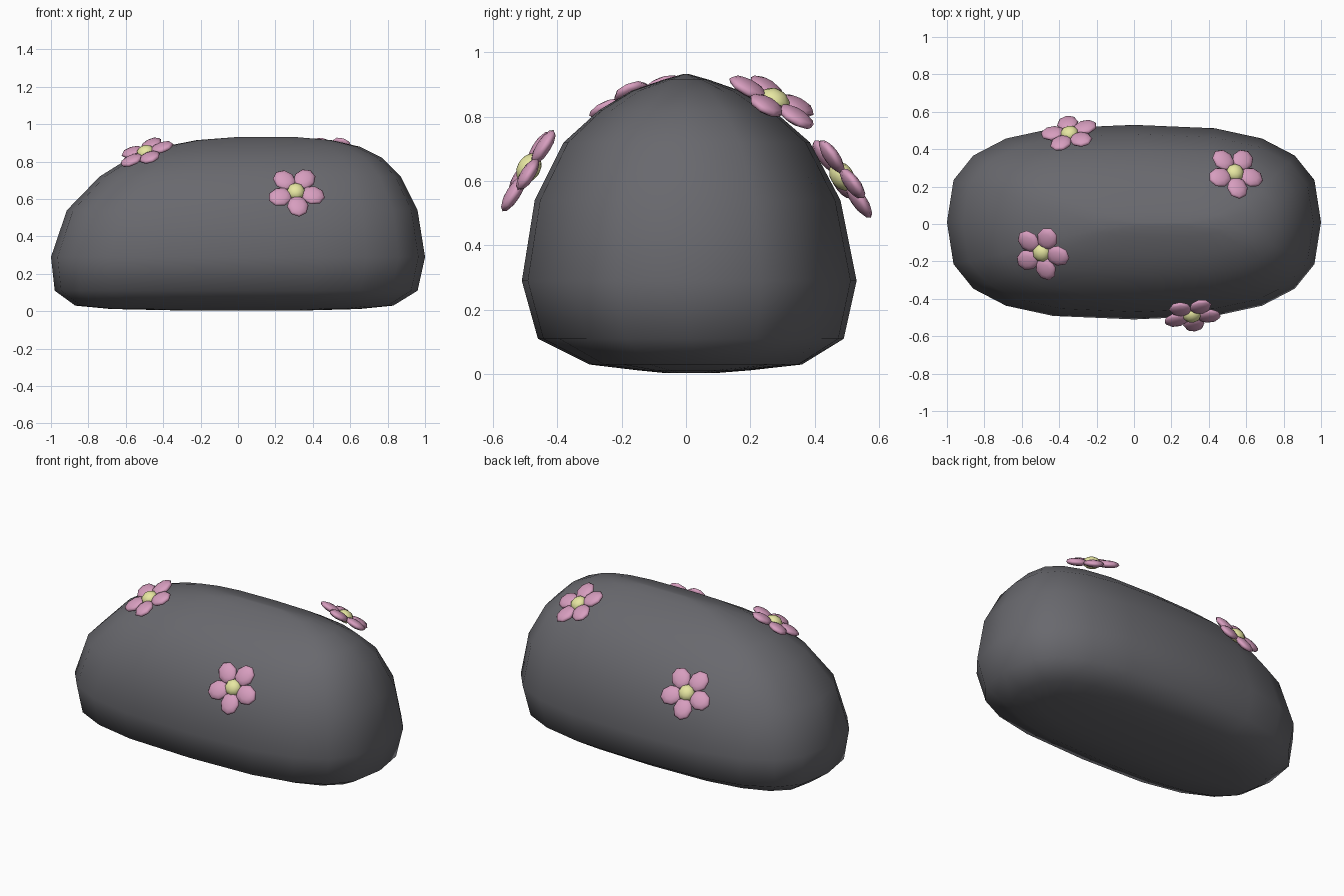
import bpy, bmesh, math
from mathutils import Vector, Matrix

if "Cube" in bpy.data.objects:
    bpy.data.objects.remove(bpy.data.objects["Cube"])


def material(name, rgb):
    m = bpy.data.materials.new(name)
    m.diffuse_color = (*rgb, 1)
    m.use_nodes = True
    m.node_tree.nodes["Principled BSDF"].inputs["Base Color"].default_value = m.diffuse_color
    return m


STONE = material("stone_grey", (0.14, 0.14, 0.155))
PINK = material("petal_pink", (0.68, 0.34, 0.52))
YELLOW = material("pollen_yellow", (0.8, 0.8, 0.36))


def finish(bm, name, mat):
    bmesh.ops.recalc_face_normals(bm, faces=bm.faces)
    me = bpy.data.meshes.new(name)
    bm.to_mesh(me)
    bm.free()
    me.materials.append(mat)
    me.shade_smooth()
    ob = bpy.data.objects.new(name, me)
    bpy.context.collection.objects.link(ob)
    return ob


# Boulder: stacked rounded outlines (z, x min, x max, y min, y max)
LEVELS = [
    (0.004, -0.30, 0.35, -0.07, 0.10),
    (0.012, -0.68, 0.65, -0.15, 0.20),
    (0.03, -0.87, 0.83, -0.30, 0.36),
    (0.11, -0.98, 0.96, -0.46, 0.49),
    (0.29, -1.00, 1.00, -0.51, 0.53),
    (0.54, -0.915, 0.96, -0.47, 0.48),
    (0.72, -0.74, 0.87, -0.38, 0.385),
    (0.82, -0.58, 0.77, -0.27, 0.27),
    (0.88, -0.40, 0.65, -0.17, 0.17),
    (0.915, -0.22, 0.50, -0.07, 0.07),
    (0.932, 0.00, 0.30, -0.01, 0.01),
]
SIDES = 20


def outline(t, power=2 / 2.8):
    c, s = math.cos(t), math.sin(t)
    return (math.copysign(abs(c) ** power, c), math.copysign(abs(s) ** power, s))


bm = bmesh.new()
rings = []
for z, x0, x1, y0, y1 in LEVELS:
    ring = []
    for i in range(SIDES):
        u, v = outline(2 * math.pi * i / SIDES)
        ring.append(bm.verts.new(((x0 + x1) / 2 + u * (x1 - x0) / 2,
                                  (y0 + y1) / 2 + v * (y1 - y0) / 2, z)))
    rings.append(ring)
for a, b in zip(rings, rings[1:]):
    for i in range(SIDES):
        j = (i + 1) % SIDES
        bm.faces.new((a[i], a[j], b[j], b[i]))
bm.faces.new(rings[0][::-1])
bm.faces.new(rings[-1])
finish(bm, "boulder", STONE)


def add_blob(bm, matrix, segments, rows):
    bmesh.ops.create_uvsphere(bm, u_segments=segments, v_segments=rows,
                              radius=1, matrix=matrix)


# Flower: five flattened petals round a button, facing along the normal
def flower(name, centre, normal, petal_dir):
    n = Vector(normal).normalized()
    d = Vector(petal_dir)
    x = (d - n * d.dot(n)).normalized()
    y = n.cross(x)
    frame = Matrix.Translation(centre) @ Matrix((x, y, n)).transposed().to_4x4()
    bm = bmesh.new()
    for k in range(5):
        m = (Matrix.Rotation(k * math.tau / 5, 4, 'Z')
             @ Matrix.Translation((0.092, 0, 0))
             @ Matrix.Diagonal((0.066, 0.058, 0.022, 1)))
        add_blob(bm, frame @ m, 8, 6)
    finish(bm, name + "_petals", PINK)
    bm = bmesh.new()
    add_blob(bm, frame @ Matrix.Diagonal((0.05, 0.05, 0.036, 1)), 8, 6)
    finish(bm, name + "_button", YELLOW)


flower("front_flower", (0.31, -0.488, 0.64), (0.08, -0.85, 0.53), (0.05, 0, -1))
flower("top_left_flower", (-0.495, -0.155, 0.85), (-0.32, -0.36, 0.87), (0.45, 0.9, 0))
flower("top_right_flower", (0.54, 0.275, 0.85), (0.28, 0.46, 0.85), (0, -1, 0))
flower("back_flower", (-0.345, 0.485, 0.615), (-0.15, 0.81, 0.58), (0, 0, -1))
